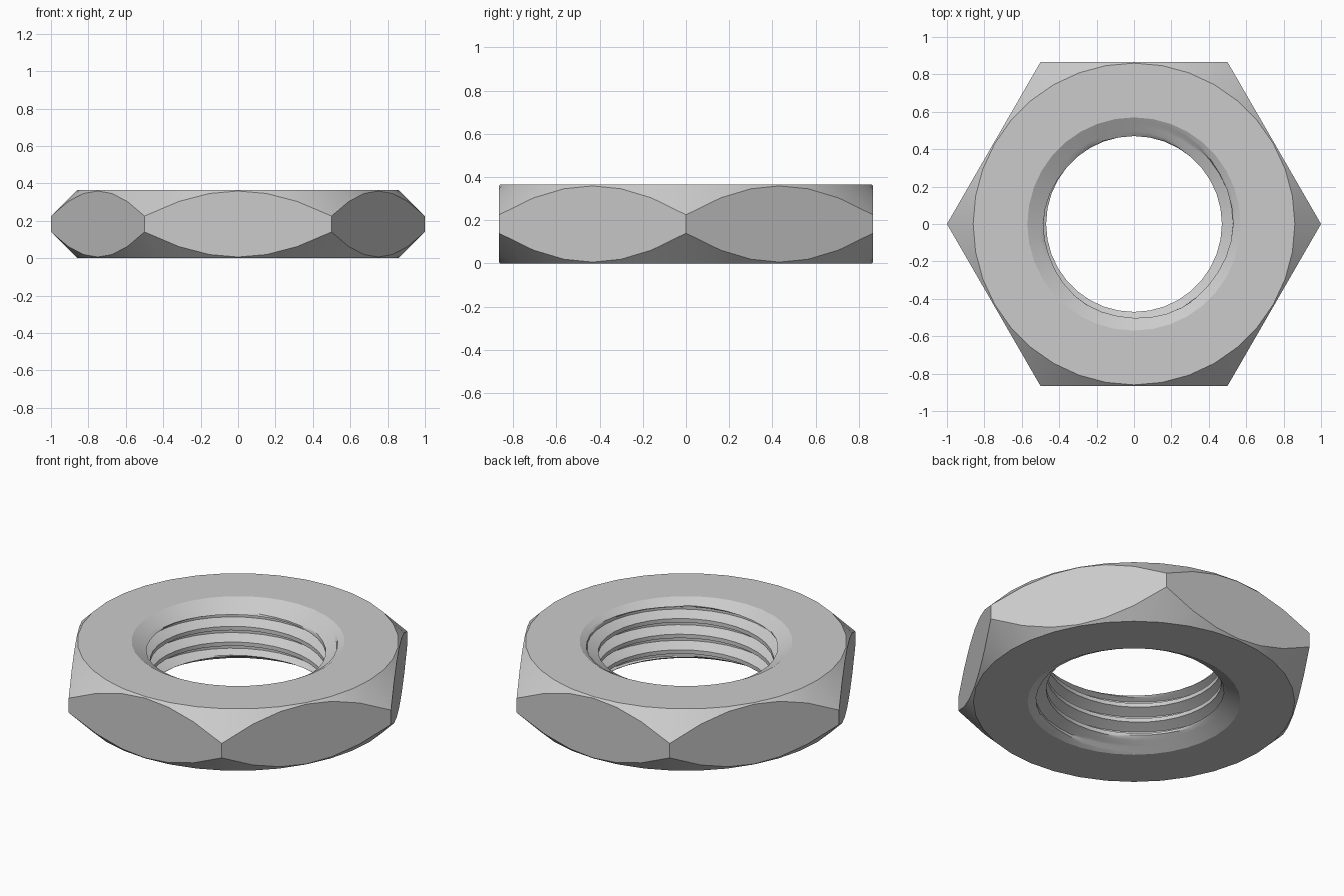
import bpy, bmesh, math

cube = bpy.data.objects.get("Cube")
if cube:
    bpy.data.objects.remove(cube)

HEIGHT = 0.365
APOTHEM = math.sqrt(3) / 2      # hexagon centre to flat
FACE_R = 0.86                   # flat ring outer radius
CREST_R, ROOT_R = 0.47, 0.53    # thread radii
SINK_R, SINK_DEPTH = 0.57, 0.058
PITCH = 0.0925
SEGMENTS = 36
# Thread shape over one turn: (phase, height of groove 0..1)
THREAD = [(0, 0), (0.12, 0), (0.25, 0), (0.33, 0.25), (0.4, 0.5), (0.48, 0.75),
          (0.55, 1), (0.7, 1), (0.78, 0.75), (0.85, 0.5), (0.93, 0.25)]
START = 0.328 - PITCH * 0.625   # height of a crest at angle zero


def hex_radius(a):
    return APOTHEM / math.cos(a % (math.pi / 3) - math.pi / 6)


def bore_point(turn, phase, groove, a):
    """Helical thread point, widened by a countersink at both ends."""
    z = START + PITCH * (turn + phase + a / math.tau)
    z = min(max(z, 0), HEIGHT)
    depth = min(z, HEIGHT - z)
    sink = SINK_R - (SINK_R - CREST_R) * depth / SINK_DEPTH
    return max(CREST_R + groove * (ROOT_R - CREST_R), sink), z


def section(a):
    """Closed radial cross-section: chamfered hexagon outside, thread inside."""
    r = hex_radius(a)
    drop = r - FACE_R
    outer = [(FACE_R, 0), (r, drop), (r, HEIGHT - drop), (FACE_R, HEIGHT)]
    bore = [bore_point(t, p, g, a) for t in range(-5, 4) for p, g in THREAD]
    return outer + bore[::-1]


# Loft the sections around the axis
bm = bmesh.new()
columns = []
for i in range(SEGMENTS + 1):
    a = math.tau * i / SEGMENTS
    columns.append([bm.verts.new((r * math.cos(a), r * math.sin(a), z))
                    for r, z in section(a)])
for c, d in zip(columns, columns[1:]):
    for k in range(len(c)):
        n = (k + 1) % len(c)
        bm.faces.new((c[k], d[k], d[n], c[n]))
bmesh.ops.remove_doubles(bm, verts=bm.verts, dist=0.0002)
bmesh.ops.recalc_face_normals(bm, faces=bm.faces)

mesh = bpy.data.meshes.new("hex_nut")
bm.to_mesh(mesh)
bm.free()
nut = bpy.data.objects.new("hex_nut", mesh)
bpy.context.collection.objects.link(nut)

# Plain grey metal
grey = bpy.data.materials.new("grey_metal")
grey.use_nodes = True
color = (0.6, 0.6, 0.6, 1)
grey.diffuse_color = color
for node in grey.node_tree.nodes:
    if node.type == "BSDF_PRINCIPLED":
        node.inputs["Base Color"].default_value = color
mesh.materials.append(grey)

# Smooth bore and chamfers, crisp edges
bpy.ops.object.select_all(action="DESELECT")
nut.select_set(True)
bpy.context.view_layer.objects.active = nut
bpy.ops.object.shade_smooth_by_angle(angle=math.radians(25))
